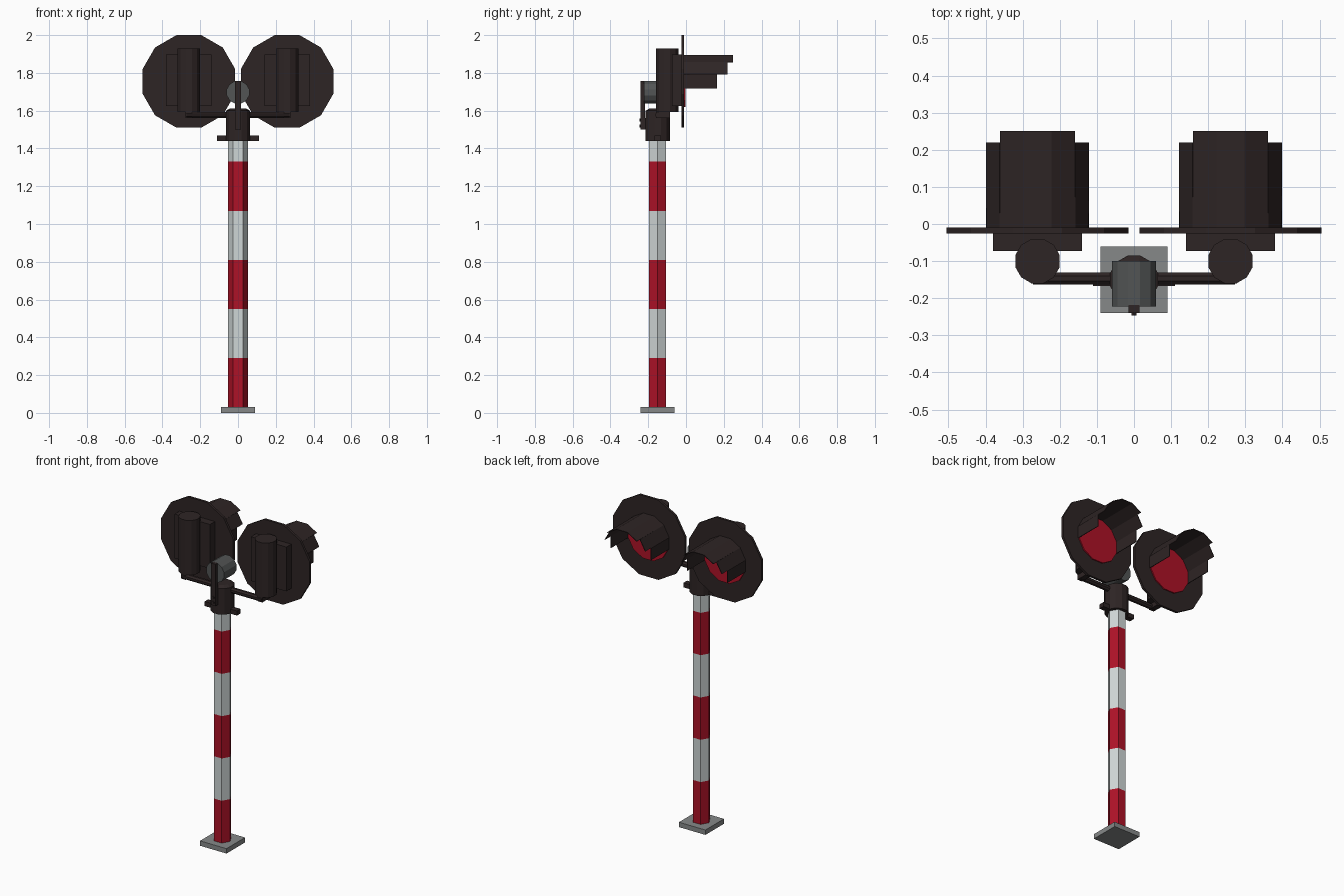
import bpy, bmesh, math
from mathutils import Matrix, Vector

if "Cube" in bpy.data.objects:
    bpy.data.objects.remove(bpy.data.objects["Cube"])


def mat(name, r, g, b):
    m = bpy.data.materials.new(name)
    m.diffuse_color = (r, g, b, 1)
    m.use_nodes = True
    m.node_tree.nodes["Principled BSDF"].inputs["Base Color"].default_value = m.diffuse_color
    return m


DARK = mat("dark_brown", 0.027, 0.018, 0.018)
RED = mat("signal_red", 0.42, 0.006, 0.02)
WHITE = mat("off_white", 0.62, 0.67, 0.67)
GREY = mat("base_grey", 0.24, 0.25, 0.25)
BELL = mat("bell_grey", 0.085, 0.09, 0.09)


def finish(name, bm, *mats):
    bmesh.ops.recalc_face_normals(bm, faces=bm.faces)
    me = bpy.data.meshes.new(name)
    bm.to_mesh(me)
    bm.free()
    for m in mats:
        me.materials.append(m)
    ob = bpy.data.objects.new(name, me)
    bpy.context.collection.objects.link(ob)
    return ob


def box(name, lo, hi, m):
    lo, hi = Vector(lo), Vector(hi)
    bm = bmesh.new()
    bmesh.ops.create_cube(bm, size=1, matrix=Matrix.Translation((lo + hi) / 2)
                          @ Matrix.Diagonal((*(hi - lo), 1)))
    return finish(name, bm, m)


def prism(name, a, b, r, n, m, turn=0.0, r2=None):
    """n-sided cylinder or cone from point a to point b; turn in degrees"""
    a, b = Vector(a), Vector(b)
    d = b - a
    rot = Vector((0, 0, 1)).rotation_difference(d).to_matrix().to_4x4()
    bm = bmesh.new()
    bmesh.ops.create_cone(bm, cap_ends=True, segments=n, radius1=r,
                          radius2=r if r2 is None else r2, depth=d.length,
                          matrix=Matrix.Translation((a + b) / 2) @ rot
                          @ Matrix.Rotation(math.radians(turn), 4, 'Z'))
    return finish(name, bm, m)


PY = -0.15   # pole axis
LX, LZ = 0.26, 1.755   # lamp centre

# Foot plate
box("foot_plate", (-0.09, -0.24, 0), (0.09, -0.06, 0.03), GREY)

# Striped hexagonal pole
bm = bmesh.new()
levels = [0.03, 0.29, 0.55, 0.81, 1.07, 1.33, 1.46]
rings = [[bm.verts.new((0.052 * math.cos(k * math.pi / 3),
                        PY + 0.052 * math.sin(k * math.pi / 3), z))
          for k in range(6)] for z in levels]
for i in range(len(levels) - 1):
    for k in range(6):
        j = (k + 1) % 6
        f = bm.faces.new((rings[i][k], rings[i][j], rings[i + 1][j], rings[i + 1][k]))
        f.material_index = i % 2
bm.faces.new(rings[0])
bm.faces.new(rings[-1]).material_index = 1
finish("striped_pole", bm, RED, WHITE)

# Pole head and clamp ears
prism("pole_head", (0, PY, 1.44), (0, PY, 1.60), 0.067, 12, DARK, 15)
prism("pole_head_top", (0, PY, 1.60), (0, PY, 1.612), 0.064, 12, DARK, 15, 0.045)
box("clamp_ears", (-0.11, -0.167, 1.44), (0.11, -0.133, 1.468), DARK)

# Bell with its bracket and bolts
prism("bell", (0, -0.222, 1.697), (0, -0.10, 1.697), 0.062, 12, BELL, 15)
box("bell_bracket", (-0.015, -0.24, 1.50), (0.015, -0.218, 1.757), DARK)
box("bracket_spacer", (-0.015, -0.22, 1.50), (0.015, -0.20, 1.56), DARK)
for z in (1.52, 1.55):
    prism("bracket_bolt", (0, -0.246, z), (0, -0.238, z), 0.008, 6, DARK)


def visor(name, cx):
    """stepped hood: upper facets of a 12-gon, each with its own length"""
    bm = bmesh.new()
    lengths = [0.165, 0.22, 0.25, 0.25, 0.25, 0.22, 0.165]
    for i, end in enumerate(lengths):
        pts = []
        for ang, y in ((i, -0.012), (i + 1, -0.012), (i + 1, end), (i, end)):
            t = math.radians(-15 + 30 * ang)
            pts.append(bm.verts.new((cx + 0.142 * math.cos(t), y,
                                     LZ + 0.142 * math.sin(t))))
        bm.faces.new(pts)
    bmesh.ops.remove_doubles(bm, verts=bm.verts, dist=1e-5)
    ob = finish(name, bm, DARK)
    s = ob.modifiers.new("thickness", 'SOLIDIFY')
    s.thickness = 0.004
    s.offset = 0


# Two mirrored lamps on side arms
for s, side in ((-1, "left"), (1, "right")):
    x = s * LX
    prism(side + "_arm", (0, -0.147, 1.577), (s * 0.272, -0.147, 1.577), 0.017, 8, DARK, 22.5)
    box(side + "_arm_elbow", (x - 0.017, -0.16, 1.562), (x + 0.017, -0.085, 1.60), DARK)
    prism(side + "_canister", (x, -0.10, 1.592), (x, -0.10, 1.928), 0.062, 12, DARK, 15)
    box(side + "_housing", (x - 0.12, -0.073, 1.625), (x + 0.12, -0.02, 1.897), DARK)
    prism(side + "_backboard", (x, -0.025, LZ), (x, -0.01, LZ), 0.2536, 12, DARK, 15)
    prism(side + "_lens", (x, -0.012, LZ), (x, -0.003, LZ), 0.14, 12, RED, 15)
    visor(side + "_visor", x)
